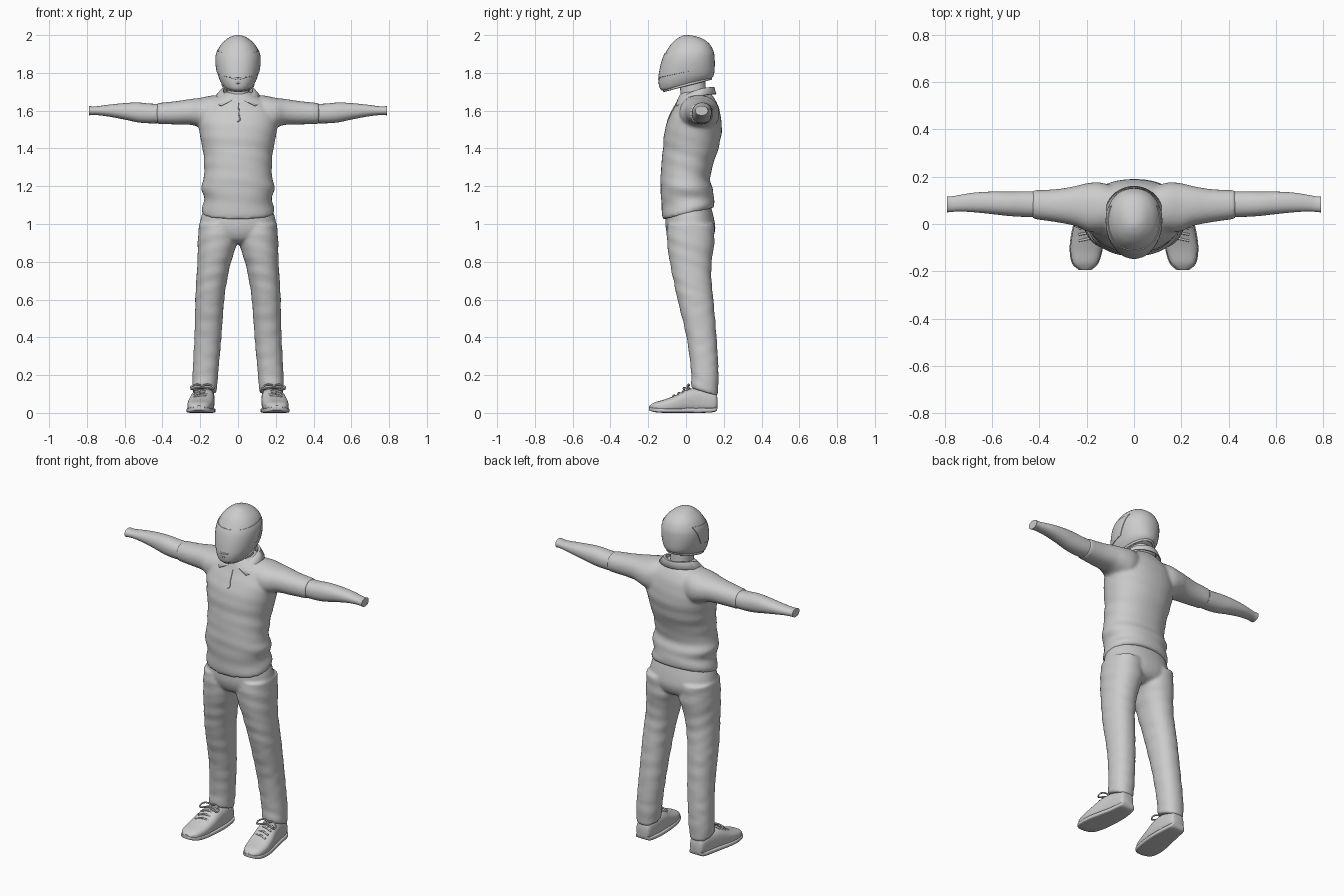
import bpy, bmesh, math
from mathutils import Vector

cube = bpy.data.objects.get("Cube")
if cube:
    bpy.data.objects.remove(cube, do_unlink=True)

grey = bpy.data.materials.new("plain grey")
grey.use_nodes = True
COLOUR = (0.6, 0.6, 0.6, 1)
grey.diffuse_color = COLOUR
grey.node_tree.nodes["Principled BSDF"].inputs["Base Color"].default_value = COLOUR


def finish(name, bm, angle=50):
    """Turn a bmesh into a shaded, coloured object."""
    bmesh.ops.recalc_face_normals(bm, faces=bm.faces)
    mesh = bpy.data.meshes.new(name)
    bm.to_mesh(mesh)
    bm.free()
    mesh.materials.append(grey)
    obj = bpy.data.objects.new(name, mesh)
    bpy.context.collection.objects.link(obj)
    bpy.ops.object.select_all(action="DESELECT")
    obj.select_set(True)
    bpy.context.view_layer.objects.active = obj
    bpy.ops.object.shade_smooth_by_angle(angle=math.radians(angle))
    return obj


def spline(rows, steps):
    """Smooth in-between rows through the given ones."""
    out = []
    for i in range(len(rows) - 1):
        a, b = rows[max(i - 1, 0)], rows[i]
        c, d = rows[i + 1], rows[min(i + 2, len(rows) - 1)]
        for k in range(steps):
            t = k / steps
            out.append([q + t / 2 * (r - p + t * (2 * p - 5 * q + 4 * r - s + t * (3 * (q - r) + s - p)))
                        for p, q, r, s in zip(a, b, c, d)])
    return out + [list(rows[-1])]


def loft(bm, axis, rows, power=2.2, steps=5, side=1, fold=0, sides=40):
    """Skin rounded sections: position, two bounds on each other axis, tilt."""
    rings = []
    for s, a0, a1, b0, b1, tilt in spline([(*r, 0)[:6] for r in rows], steps):
        ring = []
        for k in range(sides):
            t = math.tau * k / sides
            swell = 1 + fold * math.sin(s * 75 + 2 * math.sin(t) + t) * math.sin(s * 13 + t)
            u, v = (math.copysign(abs(w) ** (2 / power), w) * swell for w in (math.cos(t), math.sin(t)))
            a = (a0 + a1) / 2 + u * (a1 - a0) / 2
            b = (b0 + b1) / 2 + v * (b1 - b0) / 2
            h = s + tilt * (b - (b0 + b1) / 2)
            p = {"x": (h, a, b), "y": (a, h, b), "z": (a, b, h)}[axis]
            ring.append(bm.verts.new((p[0] * side, p[1], p[2])))
        rings.append(ring)
    for lower, upper in zip(rings, rings[1:]):
        for k in range(sides):
            n = (k + 1) % sides
            bm.faces.new((lower[k], lower[n], upper[n], upper[k]))
    bm.faces.new(rings[0])
    bm.faces.new(rings[-1])


def fuse(obj, voxel, smooth):
    """Merge overlapping volumes into one soft skin."""
    remesh = obj.modifiers.new("Fuse", "REMESH")
    remesh.mode = "VOXEL"
    remesh.voxel_size = voxel
    remesh.use_smooth_shade = True
    soft = obj.modifiers.new("Soften", "SMOOTH")
    soft.iterations = smooth


def cord(name, points, radius, cyclic=False):
    """Thin round cord along a smooth path."""
    curve = bpy.data.curves.new(name, "CURVE")
    curve.dimensions = "3D"
    curve.bevel_depth = radius
    curve.bevel_resolution = 2
    curve.use_fill_caps = True
    line = curve.splines.new("BEZIER")
    line.bezier_points.add(len(points) - 1)
    line.use_cyclic_u = cyclic
    for bp, p in zip(line.bezier_points, points):
        bp.co = p
        bp.handle_left_type = bp.handle_right_type = "AUTO"
    curve.materials.append(grey)
    obj = bpy.data.objects.new(name, curve)
    bpy.context.collection.objects.link(obj)


# Shirt: torso and both sleeves fused
bm = bmesh.new()
loft(bm, "z", [(1.055, -.19, .19, -.122, .145, .23), (1.08, -.193, .193, -.128, .15, .2),
               (1.13, -.178, .178, -.13, .148, .1), (1.19, -.195, .195, -.135, .14),
               (1.24, -.182, .182, -.135, .128), (1.32, -.18, .18, -.13, .145),
               (1.4, -.188, .188, -.122, .172), (1.5, -.207, .207, -.112, .19),
               (1.58, -.205, .205, -.082, .182), (1.64, -.165, .165, -.052, .165),
               (1.68, -.1, .1, -.035, .14), (1.7, -.07, .07, -.02, .12)], fold=.012)
for side in (1, -1):
    loft(bm, "x", [(.06, -.02, .15, 1.5, 1.685), (.14, -.035, .175, 1.49, 1.68), (.2, -.03, .172, 1.51, 1.668),
                   (.25, -.008, .16, 1.525, 1.662), (.33, .008, .147, 1.527, 1.65), (.43, .022, .143, 1.53, 1.64)],
         side=side)
fuse(finish("shirt", bm), .009, 4)

# Bare forearms, cut at the wrist
for label, side in (("left", 1), ("right", -1)):
    bm = bmesh.new()
    loft(bm, "x", [(.38, .03, .138, 1.535, 1.635), (.46, .03, .138, 1.533, 1.637), (.53, .034, .137, 1.538, 1.643),
                   (.6, .042, .137, 1.553, 1.64), (.68, .05, .132, 1.568, 1.632), (.74, .053, .122, 1.576, 1.624),
                   (.77, .051, .117, 1.577, 1.622), (.79, .049, .116, 1.575, 1.625)], side=side)
    finish(label + "_forearm", bm)

# Trousers: pelvis and both legs fused
bm = bmesh.new()
loft(bm, "z", [(.895, -.1, .1, -.045, .09), (.92, -.16, .16, -.085, .135), (.97, -.2, .2, -.106, .155),
               (1.03, -.197, .197, -.108, .148), (1.1, -.175, .175, -.1, .13)])
for side in (1, -1):
    loft(bm, "z", [(.11, .115, .24, .03, .168, -.3), (.14, .11, .243, .027, .17, -.2), (.22, .104, .24, .027, .172),
                   (.4, .088, .231, .003, .162), (.6, .073, .226, -.045, .145), (.7, .058, .221, -.066, .135),
                   (.8, .037, .215, -.086, .136), (.9, .006, .213, -.1, .15), (1, .01, .207, -.1, .15)],
         side=side, fold=.022)
fuse(finish("trousers", bm), .009, 3)

# Shoes with soles and laces
shoe = [(.166, .155, .205, .03, .08), (.152, .135, .222, .006, .11), (.08, .125, .235, 0, .13),
        (.01, .124, .25, 0, .125), (-.05, .128, .263, 0, .096), (-.11, .137, .268, 0, .072),
        (-.165, .155, .258, .004, .056), (-.193, .185, .228, .014, .038)]
for label, side in (("left", 1), ("right", -1)):
    bm = bmesh.new()
    loft(bm, "y", shoe, 2.7, side=side)
    finish(label + "_shoe", bm)
    bm = bmesh.new()
    loft(bm, "y", [(y * 1.01, a - .004, b + .004, c, .026 + c / 2) for y, a, b, c, d in shoe], 5, side=side)
    finish(label + "_sole", bm)
    for i in range(4):
        y, z = .015 - .026 * i, .132 - .013 * i
        cord(f"{label}_lace_{i + 1}", [(side * (.193 + dx), y - dx / 5, z - abs(dx) / 4) for dx in (-.04, 0, .04)], .005)
    for i, d in enumerate((-1, 1)):
        cord(f"{label}_bow_{i + 1}", [(side * (.19 + d * dx), y, z) for dx, y, z in
             ((0, .01, .138), (.035, .012, .15), (.06, -.005, .128), (.03, -.012, .133))], .0045, True)

# Neck
bm = bmesh.new()
loft(bm, "z", [(1.62, -.07, .07, -.03, .115), (1.7, -.06, .06, -.03, .105), (1.82, -.06, .06, -.04, .1)])
finish("neck", bm)

# Fold-over collar, open at the front
bm = bmesh.new()
rows = []
for i in range(41):
    t = .12 + (math.tau - .24) * i / 40
    front = (1 + math.cos(t)) / 2
    top = 1.722 - .065 * front ** 2
    spread = t + math.sin(t / 2 + math.pi / 2) * .62 * front ** 3
    row = []
    for rx, ry, z, ang in ((.074, .082, top - .04, t), (.08, .09, top, t), (.09, .098, top, (t + spread * .4) / 1.4),
                           (.108 + .025 * front, .108 + .03 * front, top - .035 + .004 * front, spread)):
        row.append(bm.verts.new((rx * math.sin(ang), .05 - ry * math.cos(ang), z)))
    rows.append(row)
for a, b in zip(rows, rows[1:]):
    for j in range(3):
        bm.faces.new((a[j], a[j + 1], b[j + 1], b[j]))
collar = finish("collar", bm)
thick = collar.modifiers.new("Cloth", "SOLIDIFY")
thick.thickness = .006
thick.offset = 0

# Button placket edge down the chest
cord("placket", [(0, -.042, 1.655), (.003, -.062, 1.62), (.006, -.084, 1.58), (.006, -.097, 1.545),
                 (-.004, -.098, 1.543)], .003)

# Helmet: shell with a raised visor
bm = bmesh.new()
loft(bm, "z", [(1.736, -.072, .072, -.105, .13, .26), (1.745, -.085, .085, -.135, .142, .24),
               (1.775, -.102, .102, -.145, .149, .14), (1.82, -.113, .113, -.138, .152, .05),
               (1.87, -.117, .117, -.124, .152), (1.91, -.111, .111, -.106, .147), (1.95, -.09, .09, -.081, .127),
               (1.98, -.058, .058, -.05, .09), (1.995, -.03, .03, -.022, .045), (2, -.006, .006, -.004, .012)], 2.15)
planes = [(Vector((0, -.14, 1.775)), Vector((0, -.22, 1))), (Vector((0, -.1, 1.905)), Vector((0, .12, -1))),
          (Vector((0, .04, 1.85)), Vector((0, -1, .5)))]
for co, no in planes:
    bmesh.ops.bisect_plane(bm, geom=bm.verts[:] + bm.edges[:] + bm.faces[:], plane_co=co, plane_no=no)
bmesh.ops.recalc_face_normals(bm, faces=bm.faces)
visor = [f for f in bm.faces if all((f.calc_center_median() - co).dot(no) > 0 for co, no in planes)]
bmesh.ops.inset_region(bm, faces=visor, thickness=.001, depth=.003, use_even_offset=True)
finish("helmet", bm, 35)

# Helmet rim and chin vent
cord("helmet_rim", [(.08 * math.sin(t), .008 - .124 * math.cos(t), 1.738 - .032 * math.cos(t))
                    for t in (math.tau * k / 16 for k in range(16))], .007, True)
for i in range(2):
    w = .032 - .014 * i
    cord(f"chin_vent_{i + 1}", [(-w, -.136, 1.775 - .02 * i), (0, -.143, 1.768 - .022 * i),
                                (w, -.136, 1.775 - .02 * i)], .005)
